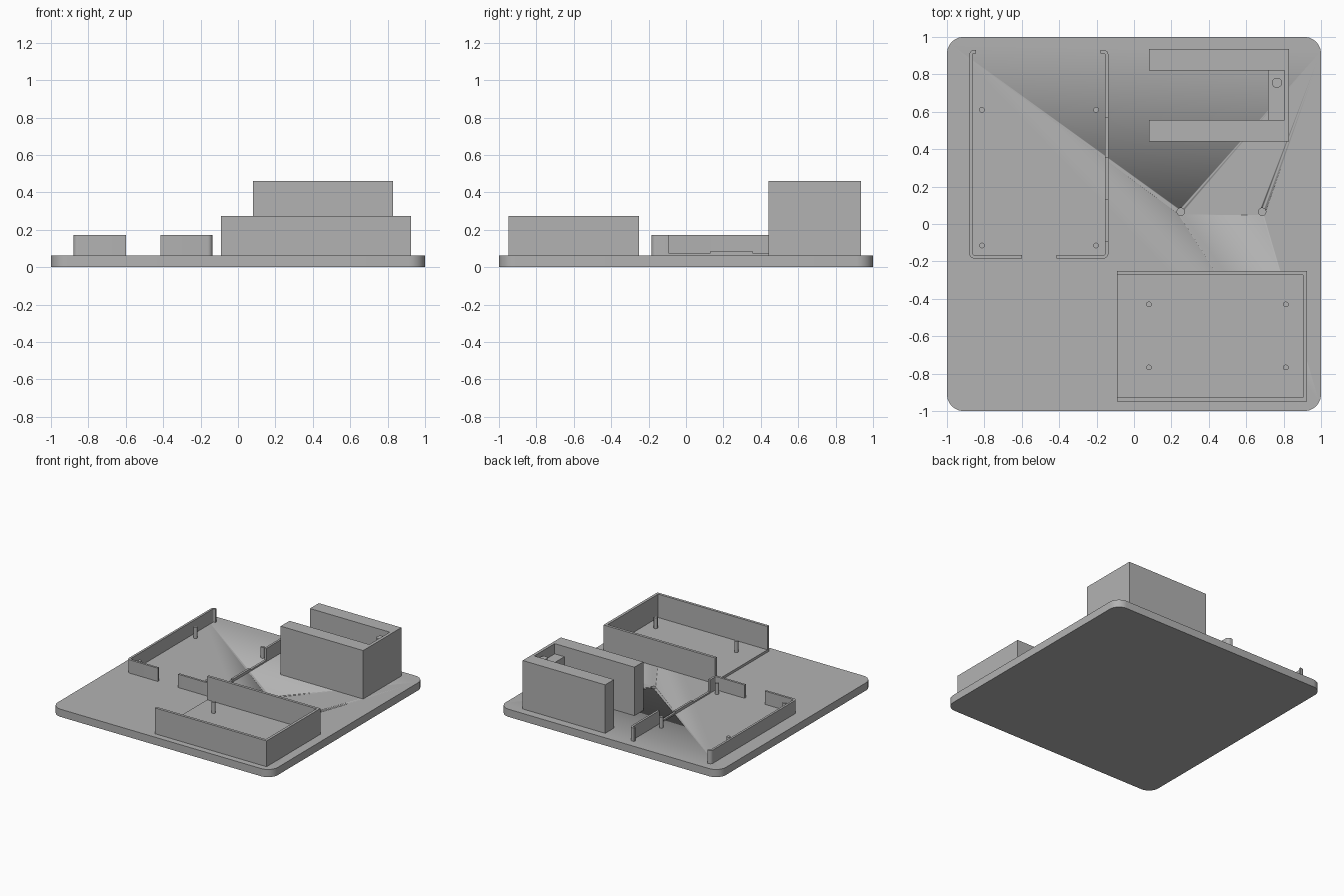
import bpy
import bmesh
import math
from mathutils import Vector

cube = bpy.data.objects.get("Cube")
if cube:
    bpy.data.objects.remove(cube, do_unlink=True)

grey = bpy.data.materials.new("light_grey")
grey.use_nodes = True
colour = (0.448, 0.448, 0.448, 1)
grey.diffuse_color = colour
grey.node_tree.nodes["Principled BSDF"].inputs["Base Color"].default_value = colour


def prism(name, outline, z0, z1):
    """Extrude a closed 2D outline from z0 up to z1."""
    bm = bmesh.new()
    face = bm.faces.new([bm.verts.new((x, y, z0)) for x, y in outline])
    grown = bmesh.ops.extrude_face_region(bm, geom=[face])["geom"]
    top = [v for v in grown if isinstance(v, bmesh.types.BMVert)]
    bmesh.ops.translate(bm, verts=top, vec=(0, 0, z1 - z0))
    bmesh.ops.recalc_face_normals(bm, faces=bm.faces)
    mesh = bpy.data.meshes.new(name)
    bm.to_mesh(mesh)
    bm.free()
    mesh.materials.append(grey)
    obj = bpy.data.objects.new(name, mesh)
    bpy.context.collection.objects.link(obj)
    bpy.ops.object.select_all(action="DESELECT")
    bpy.context.view_layer.objects.active = obj
    obj.select_set(True)
    bpy.ops.object.shade_smooth_by_angle(angle=math.radians(35))
    return obj


def rect(x0, x1, y0, y1):
    return [(x0, y0), (x1, y0), (x1, y1), (x0, y1)]


def pin(name, x, y, r, z0, z1, n=24):
    ring = [(x + r * math.cos(math.tau * i / n), y + r * math.sin(math.tau * i / n))
            for i in range(n)]
    return prism(name, ring, z0, z1)


def fillet(prev, corner, nxt, r, steps=6):
    """Points of a right-angled corner rounded to radius r."""
    p, c, n = Vector(prev), Vector(corner), Vector(nxt)
    a, b = (p - c).normalized() * r, (n - c).normalized() * r
    centre = c + a + b
    turns = [math.pi / 2 * i / steps for i in range(steps + 1)]
    return [centre - b * math.cos(t) - a * math.sin(t) for t in turns]


def ribbon(name, path, thick, z0, z1, r=0.016):
    """Upright thin wall following a path with rounded corners."""
    pts = [Vector(path[0])]
    for i in range(1, len(path) - 1):
        pts += fillet(path[i - 1], path[i], path[i + 1], r)
    pts.append(Vector(path[-1]))
    left, right = [], []
    for i, p in enumerate(pts):
        d = (pts[min(i + 1, len(pts) - 1)] - pts[max(i - 1, 0)]).normalized()
        # Snap straight runs so their ends stay square
        if i in (0, len(pts) - 1) or abs(d.x) > 0.98 or abs(d.y) > 0.98:
            d = Vector((round(d.x), round(d.y)))
        side = Vector((-d.y, d.x)) * thick / 2
        left.append(p + side)
        right.append(p - side)
    return prism(name, left + right[::-1], z0, z1)


DECK = 0.063

# Base plate with rounded corners and two blind screw holes
corners = rect(-1, 1, -1, 1)
outline = []
for i in range(4):
    outline += fillet(corners[i - 1], corners[i], corners[(i + 1) % 4], 0.09, 10)
base = prism("base_plate", outline, 0, DECK)
for x in (0.25, 0.685):
    cutter = pin("hole_cutter", x, 0.065, 0.02, 0.02, 0.1)
    cutter.hide_render = True
    bpy.context.view_layer.objects.active = base
    cut = base.modifiers.new("hole", "BOOLEAN")
    cut.operation = "DIFFERENCE"
    cut.object = cutter
    bpy.ops.object.modifier_apply(modifier=cut.name)
    bpy.data.objects.remove(cutter, do_unlink=True)

# Front tray: raised floor, three walls, open on one side
FLOOR = 0.083
prism("tray_floor", rect(-0.09, 0.925, -0.95, -0.25), DECK, FLOOR)
tray_wall = [(-0.09, -0.95), (0.925, -0.95), (0.925, -0.25), (-0.09, -0.25),
             (-0.09, -0.272), (0.903, -0.272), (0.903, -0.928), (-0.09, -0.928)]
prism("tray_wall", tray_wall, FLOOR, 0.275)
for x in (0.08, 0.812):
    for y in (-0.43, -0.767):
        pin("tray_pin", x, y, 0.015, FLOOR, 0.173)

# Board holder: thin walls with inward lips at the back
TOP, THICK = 0.172, 0.018
ribbon("holder_outer_wall",
       [(-0.6, -0.175), (-0.871, -0.175), (-0.871, 0.921), (-0.845, 0.921)], THICK, DECK, TOP)
ribbon("holder_front_corner",
       [(-0.415, -0.175), (-0.146, -0.175), (-0.146, -0.093)], THICK, DECK, TOP)
ribbon("holder_back_corner",
       [(-0.146, 0.567), (-0.146, 0.921), (-0.18, 0.921)], THICK, DECK, TOP)

# Low sill between the two inner corners, with a raised middle
for y0, y1, z in ((-0.093, 0.13, 0.075), (0.13, 0.355, 0.086), (0.355, 0.567, 0.075)):
    prism("holder_sill", rect(-0.155, -0.137, y0, y1), DECK, z)
for x in (-0.813, -0.203):
    for y in (0.61, -0.115):
        pin("holder_pin", x, y, 0.015, DECK, 0.152)

# Tall U-shaped block with an inner shelf and a peg
block = [(0.08, 0.44), (0.83, 0.44), (0.83, 0.935), (0.08, 0.935),
         (0.08, 0.82), (0.805, 0.82), (0.805, 0.555), (0.08, 0.555)]
prism("tall_block", block, DECK, 0.461)
prism("block_shelf", rect(0.717, 0.805, 0.555, 0.82), DECK, 0.377)
pin("shelf_peg", 0.764, 0.755, 0.027, 0.377, 0.433)
